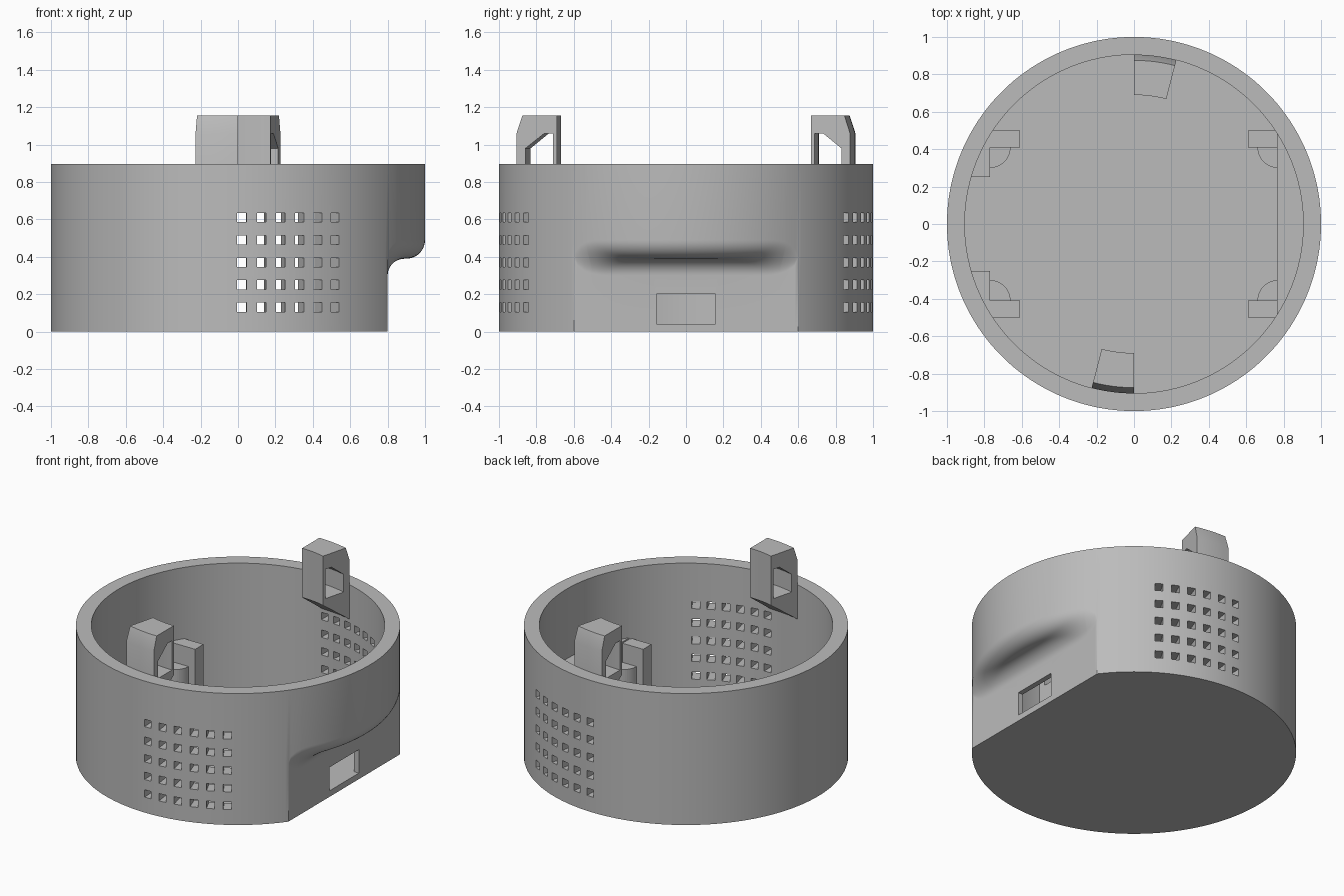
import bpy, bmesh
from math import sin, cos, pi, radians, sqrt, acos, degrees
from mathutils import Matrix

old = bpy.data.objects.get("Cube")
if old:
    bpy.data.objects.remove(old, do_unlink=True)

grey = bpy.data.materials.new("plain grey")
grey.use_nodes = True
GREY = (0.5, 0.5, 0.5, 1)
grey.diffuse_color = GREY
grey.node_tree.nodes["Principled BSDF"].inputs["Base Color"].default_value = GREY

TOP, FLOOR, SHELF = 0.895, 0.04, 0.42
R_IN, FLAT_OUT, FLAT_IN = 0.905, 0.8, 0.765


def finish(bm, name, smooth=False):
    bmesh.ops.recalc_face_normals(bm, faces=bm.faces)
    mesh = bpy.data.meshes.new(name)
    bm.to_mesh(mesh)
    bm.free()
    mesh.materials.append(grey)
    obj = bpy.data.objects.new(name, mesh)
    bpy.context.collection.objects.link(obj)
    if smooth:
        bpy.ops.object.select_all(action='DESELECT')
        obj.select_set(True)
        bpy.context.view_layer.objects.active = obj
        bpy.ops.object.shade_smooth_by_angle(angle=radians(30))
    return obj


def prism(name, points, z0, z1):
    bm = bmesh.new()
    base = bm.faces.new([bm.verts.new((x, y, z0)) for x, y in points])
    side = bmesh.ops.extrude_face_region(bm, geom=[base], use_keep_orig=True)
    moved = [v for v in side["geom"] if isinstance(v, bmesh.types.BMVert)]
    bmesh.ops.translate(bm, verts=moved, vec=(0, 0, z1 - z0))
    return finish(bm, name)


def add_box(bm, size, matrix):
    bmesh.ops.create_cube(bm, size=1, matrix=matrix @ Matrix.Diagonal((*size, 1)))


def cut(target, bm, name):
    cutter = finish(bm, name)
    cutter.hide_render = True
    cutter.hide_viewport = True
    cutter.display_type = 'WIRE'
    mod = target.modifiers.new(name, 'BOOLEAN')
    mod.operation = 'DIFFERENCE'
    mod.solver = 'EXACT'
    mod.object = cutter
    bpy.context.view_layer.objects.active = target
    bpy.ops.object.modifier_apply(modifier=mod.name)
    bpy.data.objects.remove(cutter, do_unlink=True)


# Round cup with one flattened side under a blended overhang
def ledge_height(x, r):
    near_flat = max(0, 0.09 - (x - FLAT_OUT))
    near_rim = max(0, 0.1 - (1 - r))
    drop = 0.09 - sqrt(max(0, 0.09 ** 2 - near_flat ** 2))
    rise = 0.1 - sqrt(max(0, 0.1 ** 2 - near_rim ** 2))
    return 0.39 + rise - drop


def column(angle):
    c = cos(angle)
    r_flat = min(1, FLAT_OUT / c) if c > 0 else 1
    r_inner = min(R_IN, FLAT_IN / c) if c > 0 else R_IN
    pts = [(r_flat, 0)]
    for k in range(21):
        r = r_flat + (1 - r_flat) * (1 - cos(pi * k / 20)) / 2
        pts.append((r, ledge_height(max(FLAT_OUT, r * c), r) if r_flat < 1 else 0.4))
    pts += [(1, TOP), (R_IN, TOP), (R_IN, SHELF), (r_inner, SHELF), (r_inner, FLOOR)]
    return [(r * c, r * sin(angle), z) for r, z in pts]


edge_out, edge_in = acos(FLAT_OUT), acos(FLAT_IN / R_IN)
angles = sorted([radians(a) for a in range(-180, 180, 2)]
                + [s * e for s in (-1, 1) for e in (edge_out, edge_in)])
bm = bmesh.new()
rings = [[bm.verts.new(p) for p in column(a)] for a in angles]
for i, ring in enumerate(rings):
    nxt = rings[(i + 1) % len(rings)]
    for k in range(len(ring) - 1):
        bm.faces.new((ring[k], nxt[k], nxt[k + 1], ring[k + 1]))
bm.faces.new([r[0] for r in rings])
bm.faces.new([r[-1] for r in rings])
bmesh.ops.remove_doubles(bm, verts=bm.verts, dist=0.0002)
cup = finish(bm, "cup_body")

# Radial vent holes, front and back, and the socket window in the flat side
bm = bmesh.new()
for side in (-1, 1):
    for col in range(6):
        turn = Matrix.Rotation(side * radians(90 - 1.2 - 6 * col), 4, 'Z')
        for row in range(5):
            spot = Matrix.Translation((0.95, 0, 0.13 + 0.12 * row))
            add_box(bm, (0.24, 0.05, 0.05), turn @ spot)
add_box(bm, (0.2, 0.315, 0.16), Matrix.Translation((0.8, 0, 0.121)))
cut(cup, bm, "opening_cutter")
bpy.ops.object.select_all(action='DESELECT')
cup.select_set(True)
bpy.context.view_layer.objects.active = cup
bpy.ops.object.shade_smooth_by_angle(angle=radians(30))

# Two hollow hook clips standing on the inner wall
OUTER = [(0.69, 0.82), (0.69, 1.155), (0.875, 1.155), (0.906, 1.06), (0.906, 0.66)]
HOLE = [(0.71, 0.86), (0.71, 1.06), (0.757, 1.06), (0.858, 0.98), (0.858, 0.86)]
for name, start in (("back_clip", 75.5), ("front_clip", 255.5)):
    bm = bmesh.new()
    slices = []
    for i in range(7):
        a = radians(start + 14.5 * i / 6)
        slices.append([[bm.verts.new((r * cos(a), r * sin(a), z)) for r, z in loop]
                       for loop in (OUTER, HOLE)])
    for j in range(5):
        n = (j + 1) % 5
        for s, t in zip(slices, slices[1:]):
            for loop in (0, 1):
                bm.faces.new((s[loop][j], s[loop][n], t[loop][n], t[loop][j]))
        for s in (slices[0], slices[-1]):
            bm.faces.new((s[0][j], s[0][n], s[1][n], s[1][j]))
    finish(bm, name, smooth=True)

# Corner brackets with a lower quarter-round screw boss
BAR = [(0.61, 0.41), (0.61, 0.5), (0.78, 0.5), (0.78, 0.41)]
ANGLE = [(0.61, 0.41), (0.61, 0.5), (0.8, 0.5), (0.92, 0.25), (0.77, 0.25), (0.77, 0.41)]
BOSS = [(0.77, 0.41)] + [(0.77 - 0.11 * cos(pi * i / 24), 0.41 - 0.11 * sin(pi * i / 24))
                         for i in range(13)]
for sx, x_name in ((1, "left"), (-1, "right")):
    for sy, y_name in ((1, "back"), (-1, "front")):
        shape = BAR if sx > 0 else ANGLE
        where = y_name + "_" + x_name
        prism(where + "_bracket", [(sx * x, sy * y) for x, y in shape], 0.03, 0.41)
        prism(where + "_boss", [(sx * x, sy * y) for x, y in BOSS], 0.03, 0.28)
